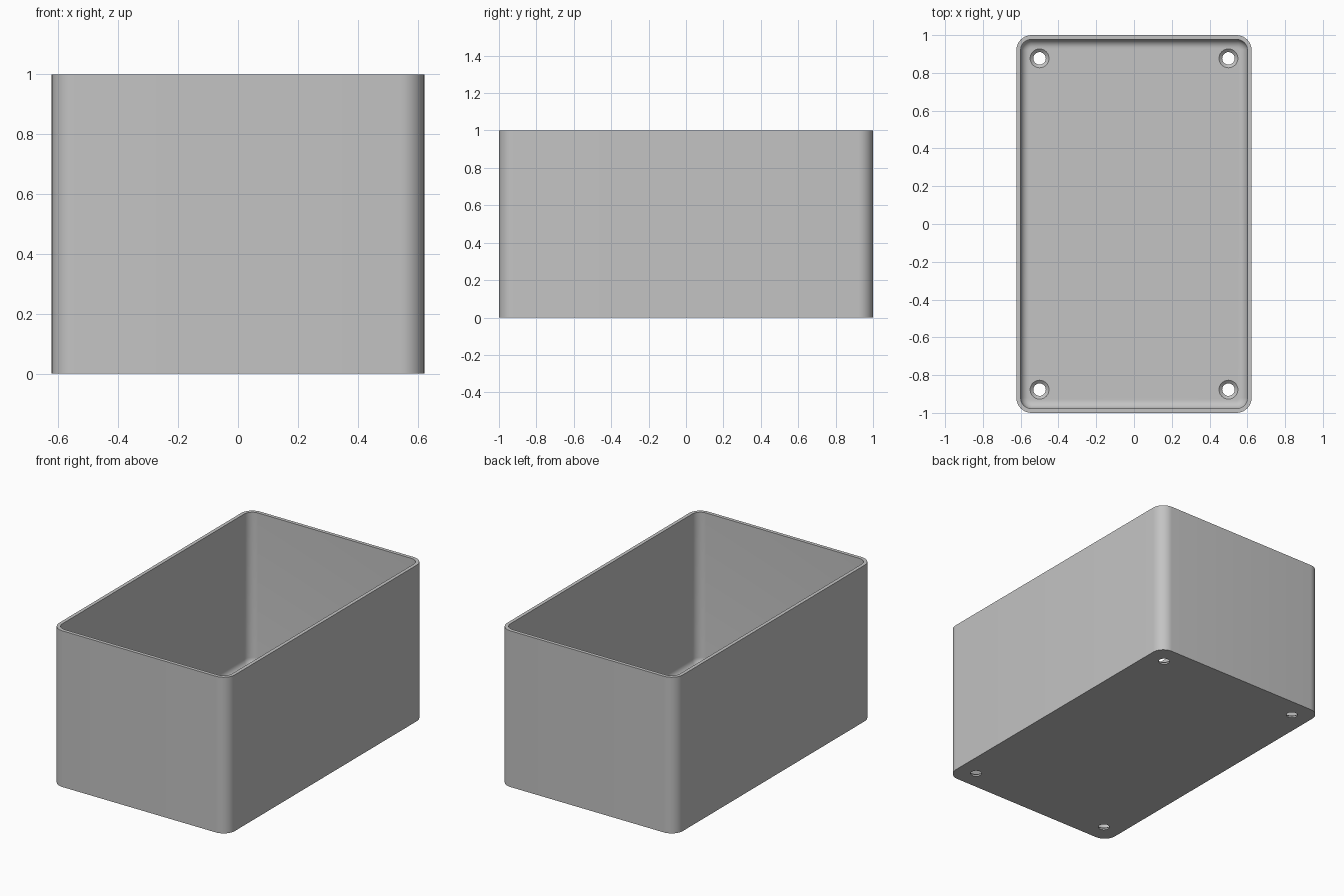
import bpy, bmesh
from math import sin, cos, pi, radians

cube = bpy.data.objects.get("Cube")
if cube:
    bpy.data.objects.remove(cube, do_unlink=True)

HALF_X, HALF_Y, HEIGHT = 0.6225, 1.0, 1.0
WALL, FLOOR, CORNER, FILLET = 0.0225, 0.025, 0.08, 0.045
HOLE_X, HOLE_Y, HOLE_R, SINK_R = 0.5, 0.877, 0.033, 0.05

grey = bpy.data.materials.new("Grey plastic")
grey.use_nodes = True
colour = (0.55, 0.55, 0.55, 1)
grey.diffuse_color = colour
grey.node_tree.nodes["Principled BSDF"].inputs["Base Color"].default_value = colour


def rounded_rectangle(inset, z, steps=10):
    """Outline of the box moved inwards by inset."""
    r = CORNER - inset
    points = []
    for quarter, (sx, sy) in enumerate([(1, 1), (-1, 1), (-1, -1), (1, -1)]):
        for i in range(steps + 1):
            a = (quarter + i / steps) * pi / 2
            points.append((sx * (HALF_X - CORNER) + r * cos(a),
                           sy * (HALF_Y - CORNER) + r * sin(a), z))
    return points


def circle(x, y, r, z, sides=32):
    return [(x + r * cos(2 * pi * i / sides), y + r * sin(2 * pi * i / sides), z)
            for i in range(sides)]


def loft(bm, outlines):
    """Closed skin through a list of matching outlines."""
    rings = [[bm.verts.new(p) for p in outline] for outline in outlines]
    for a, b in zip(rings, rings[1:]):
        for i in range(len(a)):
            j = (i + 1) % len(a)
            bm.faces.new((a[i], a[j], b[j], b[i]))
    bm.faces.new(rings[0][::-1])
    bm.faces.new(rings[-1])


def make_object(name, bm):
    bmesh.ops.recalc_face_normals(bm, faces=bm.faces)
    mesh = bpy.data.meshes.new(name)
    bm.to_mesh(mesh)
    bm.free()
    mesh.materials.append(grey)
    obj = bpy.data.objects.new(name, mesh)
    bpy.context.collection.objects.link(obj)
    return obj


# Open box: outer wall, rim, inner wall, floor fillet
outlines = [rounded_rectangle(0, 0), rounded_rectangle(0, HEIGHT),
            rounded_rectangle(WALL, HEIGHT)]
for i in range(9):
    a = i / 8 * pi / 2
    outlines.append(rounded_rectangle(WALL + FILLET * (1 - cos(a)),
                                      FLOOR + FILLET * (1 - sin(a))))
bm = bmesh.new()
loft(bm, outlines)
box = make_object("open_box", bm)

# Countersunk screw holes in the floor corners
bm = bmesh.new()
for x in (-HOLE_X, HOLE_X):
    for y in (-HOLE_Y, HOLE_Y):
        loft(bm, [circle(x, y, HOLE_R, -0.05), circle(x, y, HOLE_R, FLOOR - 0.015),
                  circle(x, y, SINK_R, FLOOR), circle(x, y, SINK_R, FLOOR + 0.05)])
cutter = make_object("screw_hole_cutter", bm)
cutter.hide_render = True

cut = box.modifiers.new("Screw holes", "BOOLEAN")
cut.operation = "DIFFERENCE"
cut.solver = "EXACT"
cut.object = cutter
for obj in bpy.context.selected_objects:
    obj.select_set(False)
bpy.context.view_layer.objects.active = box
box.select_set(True)
bpy.ops.object.modifier_apply(modifier=cut.name)
bpy.data.objects.remove(cutter, do_unlink=True)
bpy.ops.object.shade_smooth_by_angle(angle=radians(30))
